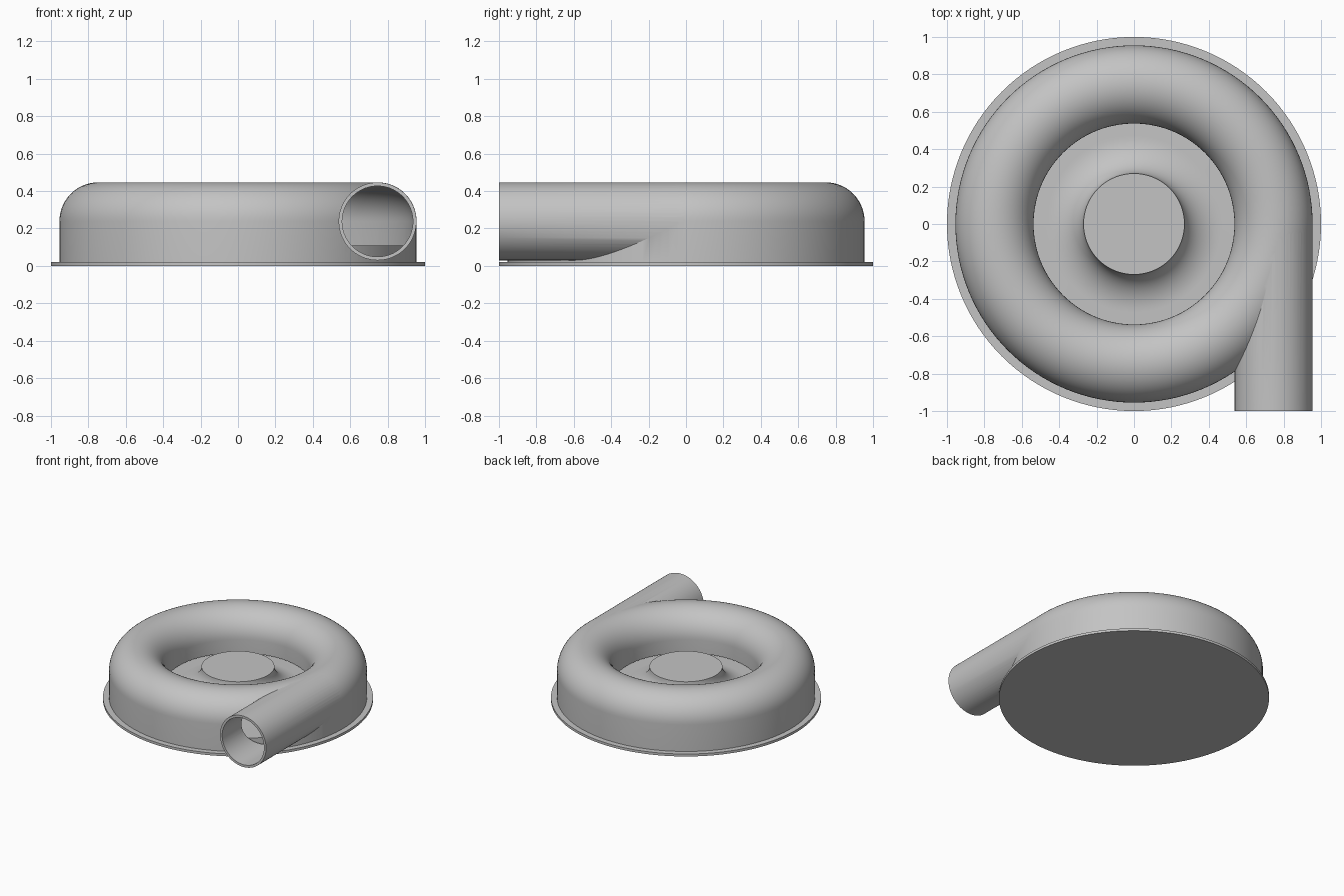
import bpy, bmesh, math
from mathutils import Matrix

cube = bpy.data.objects.get("Cube")
if cube:
    bpy.data.objects.remove(cube, do_unlink=True)

grey = bpy.data.materials.new("plain grey")
grey.use_nodes = True
colour = (0.55, 0.55, 0.55, 1)
grey.diffuse_color = colour
grey.node_tree.nodes["Principled BSDF"].inputs["Base Color"].default_value = colour

RING, MID_Z = 0.746, 0.238      # centre of the volute tube
TUBE, WALL = 0.209, 0.019       # tube radius and shell thickness


def finish(name, bm):
    bmesh.ops.recalc_face_normals(bm, faces=bm.faces)
    mesh = bpy.data.meshes.new(name)
    bm.to_mesh(mesh)
    bm.free()
    mesh.materials.append(grey)
    obj = bpy.data.objects.new(name, mesh)
    bpy.context.collection.objects.link(obj)
    return obj


def revolve(name, profile, closed=False, steps=128):
    """Spin (radius, height) points about the z axis."""
    bm = bmesh.new()
    verts = [bm.verts.new((r, 0, z)) for r, z in profile]
    edges = [bm.edges.new(pair) for pair in zip(verts, verts[1:])]
    if closed:
        edges.append(bm.edges.new((verts[-1], verts[0])))
    bmesh.ops.spin(bm, geom=verts + edges, cent=(0, 0, 0), axis=(0, 0, 1),
                   angle=math.tau, steps=steps, use_merge=True)
    bmesh.ops.remove_doubles(bm, verts=bm.verts, dist=0.0001)
    return finish(name, bm)


def pipe(name, radius, front, back):
    """Solid cylinder running along y, on the tube centre."""
    bm = bmesh.new()
    place = (Matrix.Translation((RING, (front + back) / 2, MID_Z))
             @ Matrix.Rotation(math.pi / 2, 4, "X"))
    bmesh.ops.create_cone(bm, cap_ends=True, segments=72, radius1=radius,
                          radius2=radius, depth=back - front, matrix=place)
    return finish(name, bm)


def arch(radius, outer_foot, inner_foot):
    """Half-round top with straight legs."""
    steps = 28
    arc = [(RING + radius * math.cos(math.pi * i / steps),
            MID_Z + radius * math.sin(math.pi * i / steps)) for i in range(steps + 1)]
    return [(RING + radius, outer_foot)] + arc + [(RING - radius, inner_foot)]


def select(obj):
    bpy.ops.object.select_all(action="DESELECT")
    obj.select_set(True)
    bpy.context.view_layer.objects.active = obj


def combine(target, tool, operation):
    mod = target.modifiers.new(operation.lower(), "BOOLEAN")
    mod.operation, mod.solver, mod.object = operation, "EXACT", tool
    select(target)
    bpy.ops.object.modifier_apply(modifier=mod.name)
    bpy.data.objects.remove(tool, do_unlink=True)


# Hollow volute with a tangential outlet pipe
housing = revolve("volute_housing", arch(TUBE, 0.015, 0.13), closed=True)
combine(housing, pipe("outlet_pipe", TUBE - 0.001, -1, 0), "UNION")
combine(housing, revolve("cavity", arch(TUBE - WALL, -0.1, -0.1), closed=True), "DIFFERENCE")
combine(housing, pipe("bore", TUBE - WALL - 0.001, -1.1, 0), "DIFFERENCE")

# Back plate
base = revolve("base_plate", [(0, 0), (1, 0), (1, 0.02), (0, 0.02)])

# Impeller disc with a flared hub
HUB, HUB_TOP, FLOOR, FLARE = 0.27, 0.27, 0.11, 0.2
flare = [(HUB + FLARE * (1 - math.cos(a)), HUB_TOP - (HUB_TOP - FLOOR) * math.sin(a))
         for a in (math.pi / 2 * i / 14 for i in range(15))]
impeller = revolve("impeller", [(0, HUB_TOP)] + flare
                   + [(0.92, FLOOR), (0.92, 0.015), (0, 0.015)])

for obj in (housing, base, impeller):
    select(obj)
    bpy.ops.object.shade_smooth_by_angle(angle=math.radians(30))
